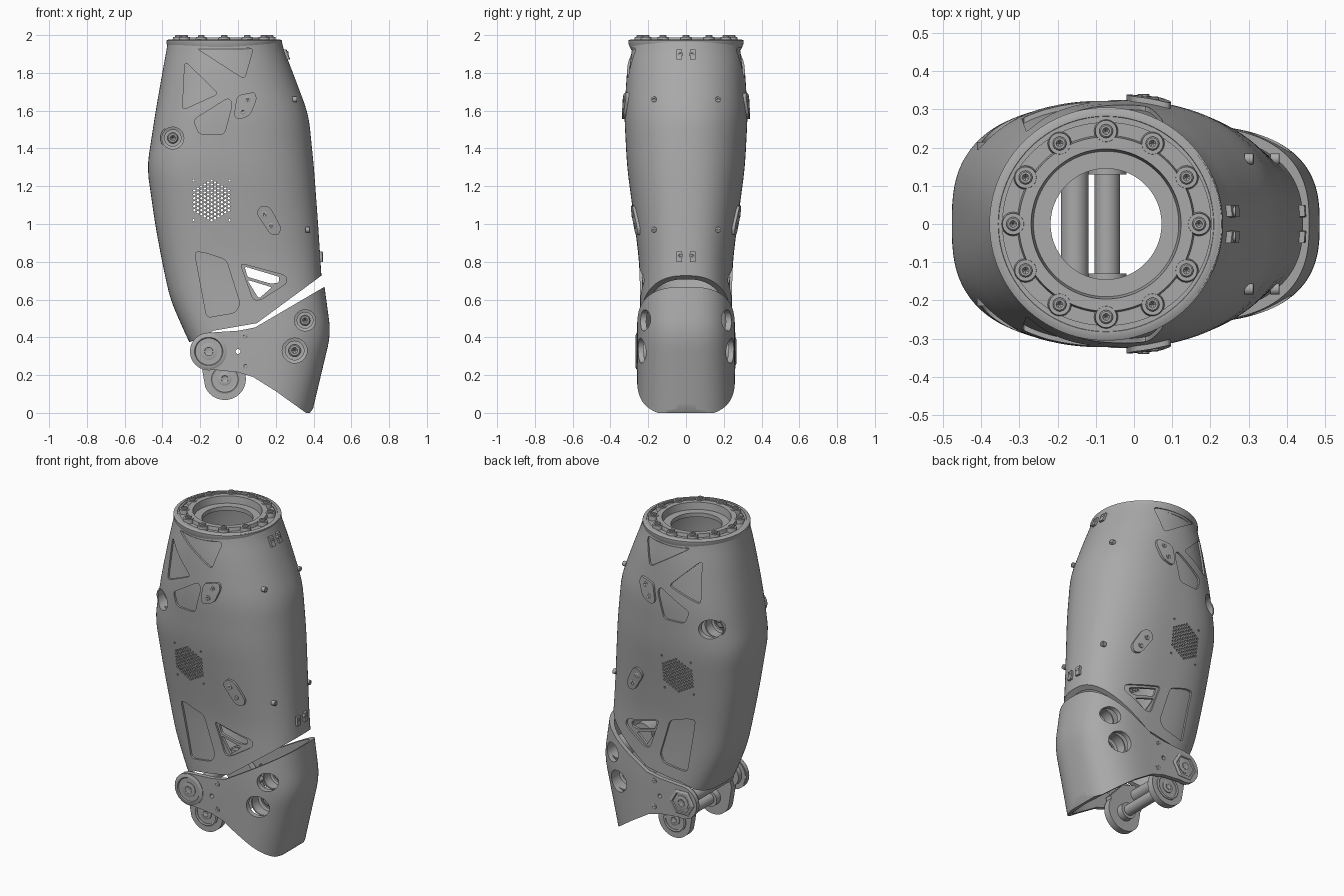
import bpy, bmesh
from math import sin, cos, pi, copysign
from mathutils import Matrix, Vector

if "Cube" in bpy.data.objects:
    bpy.data.objects.remove(bpy.data.objects["Cube"])

grey = bpy.data.materials.new("mid grey")
grey.use_nodes = True
grey.diffuse_color = (0.4, 0.4, 0.4, 1)
grey.node_tree.nodes["Principled BSDF"].inputs["Base Color"].default_value = (0.4, 0.4, 0.4, 1)


def make(name, bm):
    bmesh.ops.remove_doubles(bm, verts=bm.verts, dist=1e-5)
    bmesh.ops.recalc_face_normals(bm, faces=bm.faces)
    mesh = bpy.data.meshes.new(name)
    bm.to_mesh(mesh)
    bm.free()
    mesh.materials.append(grey)
    ob = bpy.data.objects.new(name, mesh)
    bpy.context.collection.objects.link(ob)
    return ob


def prism(bm, pts, y0=-1, y1=1):
    a = [bm.verts.new((x, y0, z)) for x, z in pts]
    b = [bm.verts.new((x, y1, z)) for x, z in pts]
    bm.faces.new(a)
    bm.faces.new(b[::-1])
    for i in range(len(a)):
        bm.faces.new((a[i - 1], a[i], b[i], b[i - 1]))


def circle(x, z, r, n=32):
    return [(x + r * cos(2 * pi * i / n), z + r * sin(2 * pi * i / n)) for i in range(n)]


def rounded(pts, scale=1.0, r=0.025):
    # Shrink an outline about its middle and round its corners
    ps = [Vector(p) for p in pts]
    mid = sum(ps, Vector((0, 0))) / len(ps)
    ps = [mid + (p - mid) * scale for p in ps]
    out = []
    for i, p in enumerate(ps):
        ends = []
        for q in (ps[i - 1], ps[(i + 1) % len(ps)]):
            d = q - p
            ends.append(p + d.normalized() * min(r, d.length * 0.4))
        for t in (0, 0.25, 0.5, 0.75, 1):
            out.append(tuple(ends[0] * (1 - t) ** 2 + p * 2 * t * (1 - t) + ends[1] * t * t))
    return out


def section(table, z):
    def linear(z):
        z = min(max(z, table[0][0]), table[-1][0])
        for lo, hi in zip(table, table[1:]):
            if z <= hi[0]:
                t = (z - lo[0]) / (hi[0] - lo[0])
                return [p + (q - p) * t for p, q in zip(lo[1:], hi[1:])]
    rows = [linear(z + d) for d in (-0.06, -0.03, 0, 0.03, 0.06)]
    return [sum(c) / 5 for c in zip(*rows)]


def surface_y(table, x, z):
    x0, cx, x1, b, nl, nr = section(table, z)
    a, n = (x1 - cx, nr) if x > cx else (cx - x0, nl)
    return b * (1 - abs((x - cx) / a) ** n) ** (1 / n)


def surface_x(table, y, z):
    x0, cx, x1, b, nl, nr = section(table, z)
    return cx + (x1 - cx) * (1 - abs(y / b) ** nr) ** (1 / nr)


def shell(name, table, outer, inner, levels=40, segs=112):
    # Hollow open tube between two insets of the same lofted form
    bm = bmesh.new()
    z0, z1 = table[0][0], table[-1][0]
    rings = []
    for d, order in ((outer, range(levels + 1)), (inner, range(levels, -1, -1))):
        for k in order:
            z = z0 + (z1 - z0) * k / levels
            x0, cx, x1, b, nl, nr = section(table, z)
            ring = []
            for i in range(segs):
                t = 2 * pi * (i + 0.5) / segs
                c, s = cos(t), sin(t)
                a, n = (x1 - cx - d, nr) if c > 0 else (cx - x0 - d, nl)
                ring.append(bm.verts.new((cx + copysign(a * abs(c) ** (2 / n), c),
                                          copysign((b - d) * abs(s) ** (2 / n), s), z)))
            rings.append(ring)
    for j in range(len(rings)):
        for i in range(segs):
            bm.faces.new((rings[j - 1][i - 1], rings[j - 1][i], rings[j][i], rings[j][i - 1]))
    return make(name, bm)


def boolean(ob, outlines, op="DIFFERENCE", boxes=()):
    bm = bmesh.new()
    for pts in outlines:
        prism(bm, pts)
    for pts, y0, y1 in boxes:
        prism(bm, pts, y0, y1)
    cutter = make("cutter", bm)
    cutter.hide_render = True
    mod = ob.modifiers.new("cut", "BOOLEAN")
    mod.operation, mod.object, mod.solver = op, cutter, "EXACT"
    deps = bpy.context.evaluated_depsgraph_get()
    mesh = bpy.data.meshes.new_from_object(ob.evaluated_get(deps))
    ob.modifiers.clear()
    ob.data = mesh
    bpy.data.objects.remove(cutter)


def lathe(bm, profile, matrix, segs=40):
    rings = [[bm.verts.new(matrix @ Vector((r * cos(2 * pi * i / segs), r * sin(2 * pi * i / segs), h)))
              for i in range(segs)] for r, h in profile]
    for p, q in zip(rings, rings[1:] + rings[:1]):
        for i in range(segs):
            if p[i] != q[i]:
                bm.faces.new((p[i - 1], p[i], q[i], q[i - 1]))


def facing(side, x, z, y=0):
    # Frame whose height axis points outward on the front (-1) or back (1)
    return Matrix.Translation((x, side * y, z)) @ Matrix.Rotation(-side * pi / 2, 4, "X")


def screw(bm, matrix, r, h=0.006):
    lathe(bm, [(0, -0.02), (r, -0.02), (r, h * 0.6), (r * 0.8, h), (r * 0.5, h)], matrix, 18)
    lathe(bm, [(r * 0.5, h), (r * 0.5, 0), (0, 0)][:3], matrix, 6)


# Main body form: z, left, middle, right, half depth, two roundness powers
body_rows = [(0.25, -0.20, 0.1, 0.48, 0.25, 3.2, 2.8), (0.38, -0.27, 0.08, 0.472, 0.252, 3.2, 2.8),
             (0.6, -0.367, 0.05, 0.458, 0.25, 3.0, 2.6), (0.8, -0.41, 0.02, 0.445, 0.256, 3.0, 2.5),
             (1.0, -0.447, 0, 0.432, 0.28, 2.9, 2.4), (1.3, -0.49, -0.03, 0.41, 0.32, 2.8, 2.3),
             (1.58, -0.447, -0.04, 0.382, 0.335, 2.5, 2.2), (1.85, -0.4, -0.06, 0.28, 0.318, 2.2, 2.1),
             (1.975, -0.376, -0.073, 0.23, 0.298, 2, 2)]

# Outlines of the recessed pockets and the open windows
pockets = [[(-0.25, 1.94), (0.1, 1.94), (0.045, 1.75)],
           [(-0.29, 1.885), (-0.085, 1.685), (-0.305, 1.585)],
           [(-0.255, 1.55), (-0.04, 1.685), (-0.015, 1.65), (-0.065, 1.46), (-0.22, 1.46)],
           [(-0.25, 0.88), (-0.19, 0.875), (-0.055, 0.83), (0.03, 0.56), (0, 0.505), (-0.175, 0.475)],
           [(-0.01, 0.81), (0.27, 0.735), (0.28, 0.69), (0.115, 0.585), (0.07, 0.585)]]
windows = [[(0.035, 0.775), (0.22, 0.72), (0.215, 0.688), (0.17, 0.685), (0.05, 0.72)],
           [(0.048, 0.705), (0.18, 0.665), (0.11, 0.605)]]
lower_cut = [(0.7, 0.917), (0.1, 0.475), (-0.13, 0.435), (-0.2, 0.395), (-0.27, 0.37),
             (-0.6, 0.3), (-0.6, 0), (0.7, 0)]
body_hole = (-0.345, 1.455)

# Hexagonal vent of small holes
vent = [circle(-0.14 + 0.0182 * (u), 1.125 + 0.021 * (v + u / 2), 0.0072, 6)
        for u in range(-5, 6) for v in range(-5, 6) if abs(u + v) <= 5]
vent += [circle(-0.14 + sx * 0.095, 1.125 + sz * 0.105, 0.006, 8) for sx in (-1, 1) for sz in (-1, 1)]

# Seam of the shin cover as a thin ribbon
path = [Vector(p) for p in [(0.6, 1.878), (0.2, 1.878), (0.125, 1.86), (0.06, 1.79), (0.035, 1.7), (-0.02, 1.56),
                            (-0.04, 1.385), (0.105, 1.1), (0.13, 1.0), (0.2, 0.93), (0.275, 0.875), (0.6, 0.865)]]
left, right = [], []
for i, p in enumerate(path):
    d = (path[min(i + 1, len(path) - 1)] - path[max(i - 1, 0)]).normalized() * 0.004
    left.append((p.x - d.y, p.y + d.x))
    right.append((p.x + d.y, p.y - d.x))
seam = left + right[::-1]

# Body in three layers, giving stepped pockets with floors
common = [lower_cut, circle(*body_hole, 0.058)] + vent
boolean(shell("body_skin", body_rows, 0, 0.010), common + [seam] + [rounded(p) for p in pockets])
boolean(shell("body_pocket_step", body_rows, 0.008, 0.022), common + [rounded(p, 0.86) for p in pockets])
boolean(shell("body_liner", body_rows, 0.020, 0.036), common + [rounded(w, 1, 0.012) for w in windows])

# Raised fastening tabs on the cover
tabs = [[(-0.005, 1.68), (0.09, 1.7), (0.1, 1.66), (0.065, 1.575), (0, 1.55), (-0.022, 1.575)],
        [(0.095, 1.06), (0.125, 1.1), (0.17, 1.09), (0.23, 0.98), (0.215, 0.94), (0.17, 0.945)]]
boxes = [([(0.1, z), (0.7, z), (0.7, z + 0.055), (0.1, z + 0.055)], y - 0.015, y + 0.015)
         for z in (0.8, 1.87) for y in (-0.035, 0.035)]
boxes += [([(0.1, z), (0.7, z), (0.7, z + 0.03), (0.1, z + 0.03)], -0.03, 0.03) for z in (0.815, 1.872)]
boolean(shell("cover_tabs", body_rows, -0.006, 0.008), [rounded(t) for t in tabs], "INTERSECT", boxes[:4])

# Lower shell: open at the back, rounded at the toe side
foot_rows = [(-0.1, -0.6, 0.1, 0.37, 0.25, 20, 2.5), (0.0, -0.6, 0.1, 0.392, 0.258, 20, 2.5),
             (0.42, -0.6, 0.1, 0.492, 0.26, 20, 2.7), (0.8, -0.6, 0.1, 0.44, 0.25, 20, 2.6)]
pivot, low_pivot = (-0.155, 0.325), (-0.07, 0.18)
foot_holes = [(0.355, 0.49, 0.056), (0.3, 0.33, 0.066)]
arc = [(pivot[0] + 0.1 * cos(t * pi / 12), pivot[1] + 0.1 * sin(t * pi / 12)) for t in range(6, 20)]
foot_outline = [(0.6, 0.751), (0.09, 0.452), (0, 0.435)] + arc + [
    (0, 0.215), (0.08, 0.19), (0.2, 0.115), (0.36, 0), (0.38, 0), (0.41, 0.04), (0.6, 0.04)]
foot = shell("lower_shell", foot_rows, 0, 0.028, 30)
boolean(foot, [foot_outline], "INTERSECT")
boolean(foot, [circle(*h) for h in foot_holes] + [circle(0, 0.325, 0.013, 16)])

# Top mounting flange with bolt lugs
bm = bmesh.new()
hub = Matrix.Translation((-0.073, 0, 0))
lathe(bm, [(0.145, 1.92), (0.29, 1.92), (0.305, 1.955), (0.305, 1.972), (0.292, 1.978), (0.282, 1.978),
           (0.278, 1.966), (0.232, 1.966), (0.228, 1.988), (0.196, 1.988), (0.19, 1.945), (0.145, 1.945)], hub, 96)
for i in range(12):
    spot = hub @ Matrix.Rotation(i * pi / 6, 4, "Z") @ Matrix.Translation((0.243, 0, 1.991))
    lathe(bm, [(0, -0.03), (0.032, -0.03), (0.028, 0), (0, 0)], spot, 24)
    screw(bm, spot, 0.018, 0.009)
make("top_flange", bm)

# Counterbored bolt cups on both sides
bm = bmesh.new()
for x, z, r, top in [(*foot_holes[0], 0.17), (*foot_holes[1], 0.195), (*body_hole, 0.058, 0.215)]:
    for s in (-1, 1):
        lathe(bm, [(0, -0.09), (r + 0.008, -0.09), (r + 0.008, 0), (r, 0), (r, -0.06), (r * 0.75, -0.065),
                   (r * 0.75, -0.075), (0, -0.075)], facing(s, x, z, top))
        screw(bm, facing(s, x, z, top - 0.07), r * 0.5, 0.015)
make("bolt_cups", bm)

# Small screws on tabs, cover and lower shell
bm = bmesh.new()
for s in (-1, 1):
    for x, z in [(0.05, 1.66), (0.025, 1.595), (0.14, 1.05), (0.175, 0.99)]:
        screw(bm, facing(s, x, z, surface_y(body_rows, x, z) + 0.006), 0.016, 0.004)
    for x, z in [(0.038, 0.41), (0.038, 0.25)]:
        screw(bm, facing(s, x, z, 0.26), 0.016, 0.003)
    for y, z in [(0.17, 1.66), (0.17, 0.97), (0.032, 1.9), (0.032, 0.835)]:
        spot = Matrix.Translation((surface_x(body_rows, y, z) + 0.004, s * y, z))
        screw(bm, spot @ Matrix.Rotation(pi / 2, 4, "Y"), 0.015, 0.004)
make("small_screws", bm)

# Pivot caps: round on the front, hexagonal on the back
bm = bmesh.new()
for s, n, r in ((-1, 40, 0.095), (1, 6, 0.085)):
    lathe(bm, [(0, -0.03), (r, -0.03), (r, 0.004), (r - 0.012, 0.01), (r - 0.02, 0.01), (r - 0.024, 0.004),
               (0, 0.004)], facing(s, *pivot, 0.258), n)
    screw(bm, facing(s, *pivot, 0.262), 0.045, 0.006)
make("pivot_caps", bm)

# Cross axles
bm = bmesh.new()
for (x, z), r in ((pivot, 0.036), (low_pivot, 0.033)):
    prism(bm, circle(x, z, r), -0.24 if r > 0.035 else -0.2, 0.24 if r > 0.035 else 0.2)
for s in (-1, 1):
    lathe(bm, [(0, 0), (0.05, 0), (0.05, 0.05), (0, 0.05)], facing(s, *low_pivot, 0.13))
    lathe(bm, [(0, 0), (0.07, 0), (0.07, 0.04), (0, 0.04)], facing(s, *pivot, 0.195))
make("cross_axles", bm)

# Link ears carrying the lower axle
bm = bmesh.new()
ear = [(-0.195, 0.27), (-0.185, 0.2)] + [(low_pivot[0] + 0.112 * cos(t * pi / 16), low_pivot[1] + 0.112 * sin(t * pi / 16))
                                         for t in range(18, 36)] + [(0.03, 0.26), (-0.06, 0.36), (-0.155, 0.39)]
for s in (-1, 1):
    prism(bm, ear, s * 0.17, s * 0.212)
    lathe(bm, [(0.078, 0), (0.078, 0.006), (0.07, 0.01), (0.062, 0.006), (0.062, 0)], facing(s, *low_pivot, 0.21))
    screw(bm, facing(s, *low_pivot, 0.212), 0.036, 0.008)
make("link_ears", bm)

# Smooth curved surfaces while keeping edges crisp
for ob in bpy.context.scene.objects:
    ob.select_set(ob.type == "MESH")
    bpy.context.view_layer.objects.active = ob
bpy.ops.object.shade_smooth_by_angle(angle=0.5)
